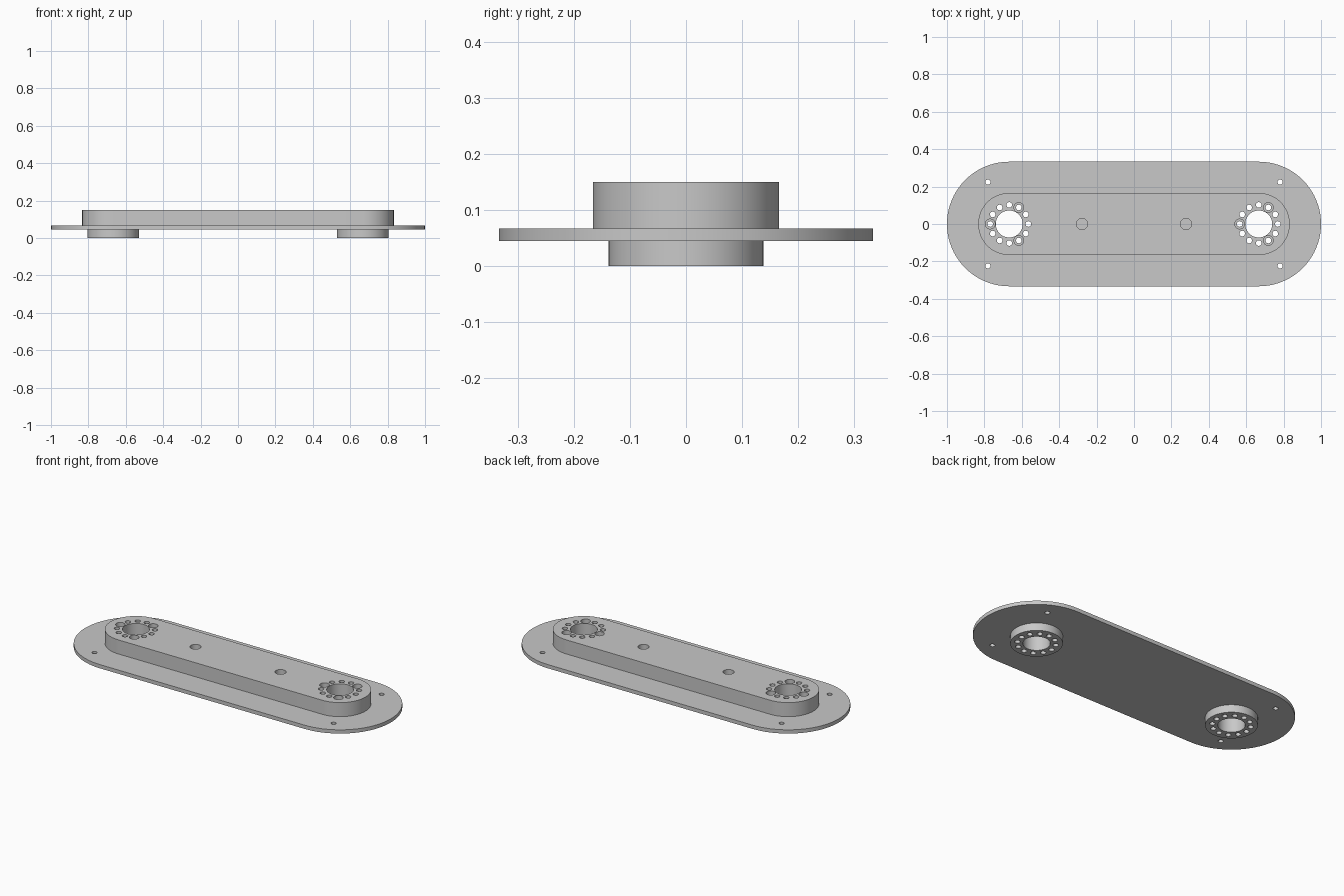
import bpy
import bmesh
from math import cos, sin, pi, radians

if "Cube" in bpy.data.objects:
    bpy.data.objects.remove(bpy.data.objects["Cube"])

END_X = 0.667           # centres of the rounded ends
Z_PLATE, Z_BLOCK, Z_TOP = 0.045, 0.067, 0.15
RING = 0.102            # bolt circle radius

grey = bpy.data.materials.new("machined grey")
grey.use_nodes = True
grey.diffuse_color = (0.58, 0.58, 0.58, 1)
grey.node_tree.nodes["Principled BSDF"].inputs["Base Color"].default_value = (0.58, 0.58, 0.58, 1)


def prism(bm, outline, z0, z1):
    """Extrude a closed outline from z0 to z1."""
    face = bm.faces.new([bm.verts.new((x, y, z0)) for x, y in outline])
    top = bmesh.ops.extrude_face_region(bm, geom=[face])["geom"]
    for v in top:
        if isinstance(v, bmesh.types.BMVert):
            v.co.z = z1


def circle(cx, cy, r, n):
    return [(cx + r * cos(2 * pi * i / n), cy + r * sin(2 * pi * i / n)) for i in range(n)]


def stadium(r, n=40):
    """Outline of a slot shape with rounded ends."""
    points = []
    for side, start in ((1, -pi / 2), (-1, pi / 2)):
        for i in range(n + 1):
            a = start + pi * i / n
            points.append((side * END_X + r * cos(a), r * sin(a)))
    return points


def make(name, prisms):
    bm = bmesh.new()
    for outline, z0, z1 in prisms:
        prism(bm, outline, z0, z1)
    bmesh.ops.recalc_face_normals(bm, faces=bm.faces)
    mesh = bpy.data.meshes.new(name)
    bm.to_mesh(mesh)
    bm.free()
    obj = bpy.data.objects.new(name, mesh)
    bpy.context.collection.objects.link(obj)
    mesh.materials.append(grey)
    return obj


# Cutters: through holes, then recesses sunk from the top
through, recesses = [], []
for side in (-1, 1):
    cx = side * END_X
    through.append((circle(cx, 0, 0.072, 64), -0.1, 0.3))
    for k in range(12):
        a = radians(30 * k)
        x, y = cx + RING * cos(a), RING * sin(a)
        through.append((circle(x, y, 0.015, 20), -0.1, 0.3))
        if k in (2, 6, 10):
            recesses.append((circle(x, y, 0.026, 28), 0.1, 0.3))
    for y in (-0.224, 0.224):
        through.append((circle(side * 0.781, y, 0.014, 20), -0.1, 0.3))
    recesses.append((circle(side * 0.278, 0, 0.03, 32), 0.08, 0.3))
cutters = [make("through_hole_cutter", through), make("recess_cutter", recesses)]

# Solid parts
parts = [
    make("base_plate", [(stadium(0.333), Z_PLATE, Z_BLOCK)]),
    make("raised_block", [(stadium(0.166), Z_BLOCK, Z_TOP)]),
    make("left_boss", [(circle(END_X, 0, 0.138, 72), 0, Z_PLATE)]),
    make("right_boss", [(circle(-END_X, 0, 0.138, 72), 0, Z_PLATE)]),
]

# Cut the holes and shade
for part in parts:
    for cutter in cutters:
        mod = part.modifiers.new("holes", "BOOLEAN")
        mod.operation = "DIFFERENCE"
        mod.solver = "EXACT"
        mod.object = cutter
    bpy.context.view_layer.update()
    graph = bpy.context.evaluated_depsgraph_get()
    cut = bpy.data.meshes.new_from_object(part.evaluated_get(graph))
    part.modifiers.clear()
    part.data = cut
    cut.name = part.name

for cutter in cutters:
    bpy.data.objects.remove(cutter)

bpy.ops.object.select_all(action="DESELECT")
for part in parts:
    part.select_set(True)
bpy.context.view_layer.objects.active = parts[0]
bpy.ops.object.shade_smooth_by_angle(angle=radians(30))
